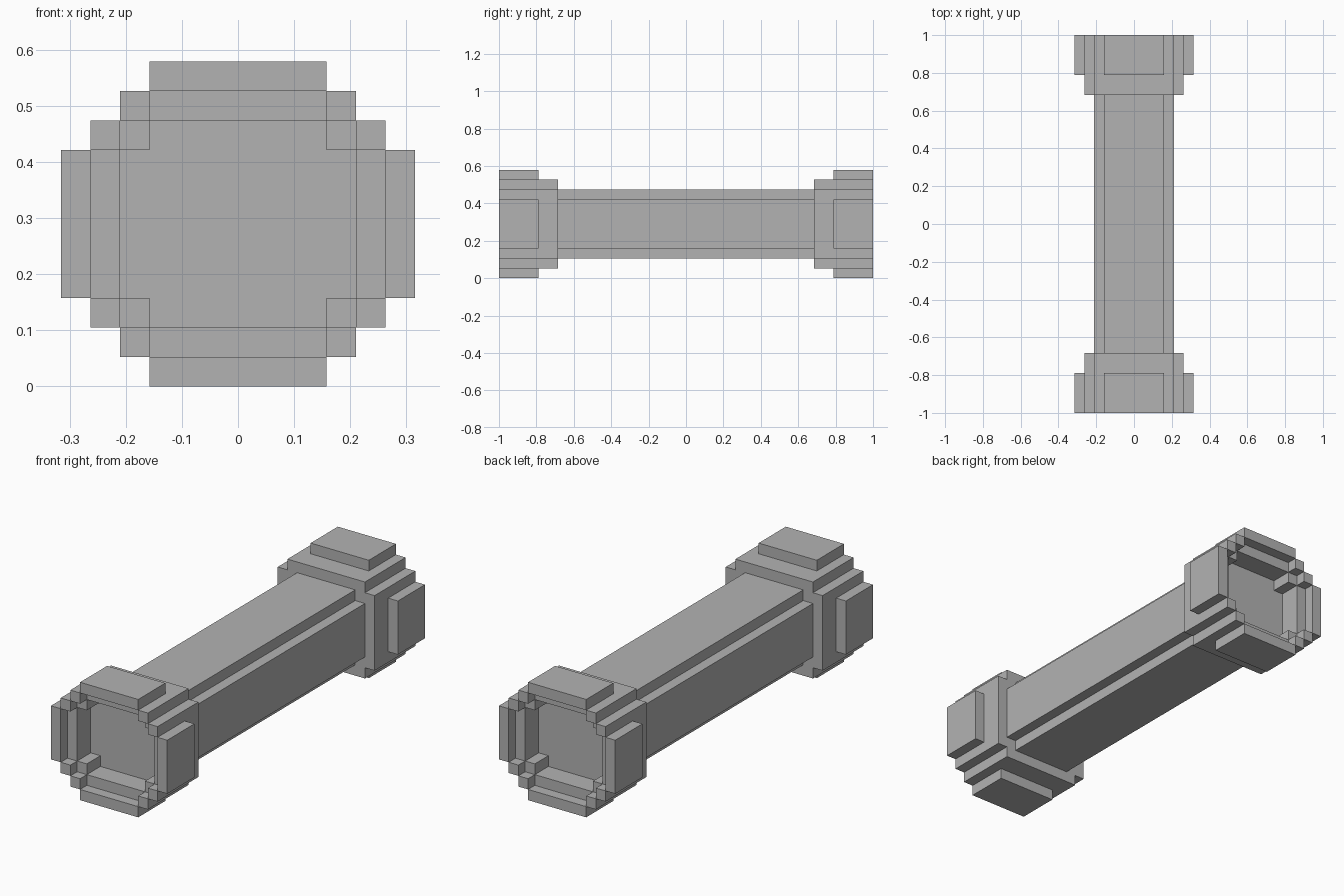
import bpy
import bmesh
from mathutils import Matrix, Vector

cube = bpy.data.objects.get("Cube")
if cube:
    bpy.data.objects.remove(cube, do_unlink=True)

U = 1 / 19            # one block step
MID = 5.5             # height of the long axis, in steps

stone = bpy.data.materials.new("grey_stone")
stone.use_nodes = True
grey = (0.45, 0.45, 0.45, 1)
stone.diffuse_color = grey
stone.node_tree.nodes["Principled BSDF"].inputs["Base Color"].default_value = grey


def finish(name, bm):
    """Turn step units into scene units and link the object."""
    bmesh.ops.transform(bm, verts=bm.verts,
                        matrix=Matrix.Scale(U, 4) @ Matrix.Translation((0, 0, MID)))
    mesh = bpy.data.meshes.new(name)
    bm.to_mesh(mesh)
    bm.free()
    mesh.materials.append(stone)
    bpy.context.collection.objects.link(bpy.data.objects.new(name, mesh))


def notched_prism(x, z, y0, y1):
    """Rectangular bar with a one-step notch along each long corner."""
    quarter = [(x, z - 1), (x - 1, z - 1), (x - 1, z)]
    half = quarter + [(-a, b) for a, b in reversed(quarter)]
    outline = half + [(-a, -b) for a, b in half]
    bm = bmesh.new()
    face = bm.faces.new([bm.verts.new((a, y0, b)) for a, b in outline])
    extruded = bmesh.ops.extrude_face_region(bm, geom=[face], use_keep_orig=True)
    moved = [v for v in extruded["geom"] if isinstance(v, bmesh.types.BMVert)]
    bmesh.ops.translate(bm, verts=moved, vec=(0, y1 - y0, 0))
    bmesh.ops.recalc_face_normals(bm, faces=bm.faces)
    return bm


def add_box(bm, low, high):
    low, high = Vector(low), Vector(high)
    matrix = Matrix.Translation((low + high) / 2) @ Matrix.Diagonal((*(high - low), 1))
    bmesh.ops.create_cube(bm, size=1, matrix=matrix)


# Long shaft between the two heads
finish("shaft", notched_prism(4, 3.5, -13, 13))

for end, side in (("front", -1), ("back", 1)):
    # Head with a recess sunk into its outer face
    bm = notched_prism(5, 4.5, *sorted((13 * side, 18 * side)))
    bm.normal_update()
    cap = [f for f in bm.faces if f.normal.y * side > 0.9]
    bmesh.ops.inset_individual(bm, faces=cap, thickness=1, use_even_offset=True)
    bmesh.ops.inset_individual(bm, faces=cap, thickness=0, depth=-2)
    finish(end + "_head", bm)

    # Raised pads on the four sides, standing past the head
    y_in, y_rim, y_out = 15 * side, 18 * side, 19 * side
    near, far = sorted((y_in, y_out))
    pads = bmesh.new()
    add_box(pads, (-3, near, 4.5), (3, far, 5.5))
    add_box(pads, (-3, near, -5.5), (3, far, -4.5))
    add_box(pads, (5, near, -2.5), (6, far, 2.5))
    add_box(pads, (-6, near, -2.5), (-5, far, 2.5))
    finish(end + "_pads", pads)

    # Small blocks stepping round the rim corners
    near, far = sorted((y_rim, y_out))
    blocks = bmesh.new()
    for sx in (-1, 1):
        for sz in (-1, 1):
            for x, z in ((3.5, 4), (4.5, 3)):
                add_box(blocks, (x * sx - 0.5, near, z * sz - 0.5),
                        (x * sx + 0.5, far, z * sz + 0.5))
    finish(end + "_rim_blocks", blocks)
